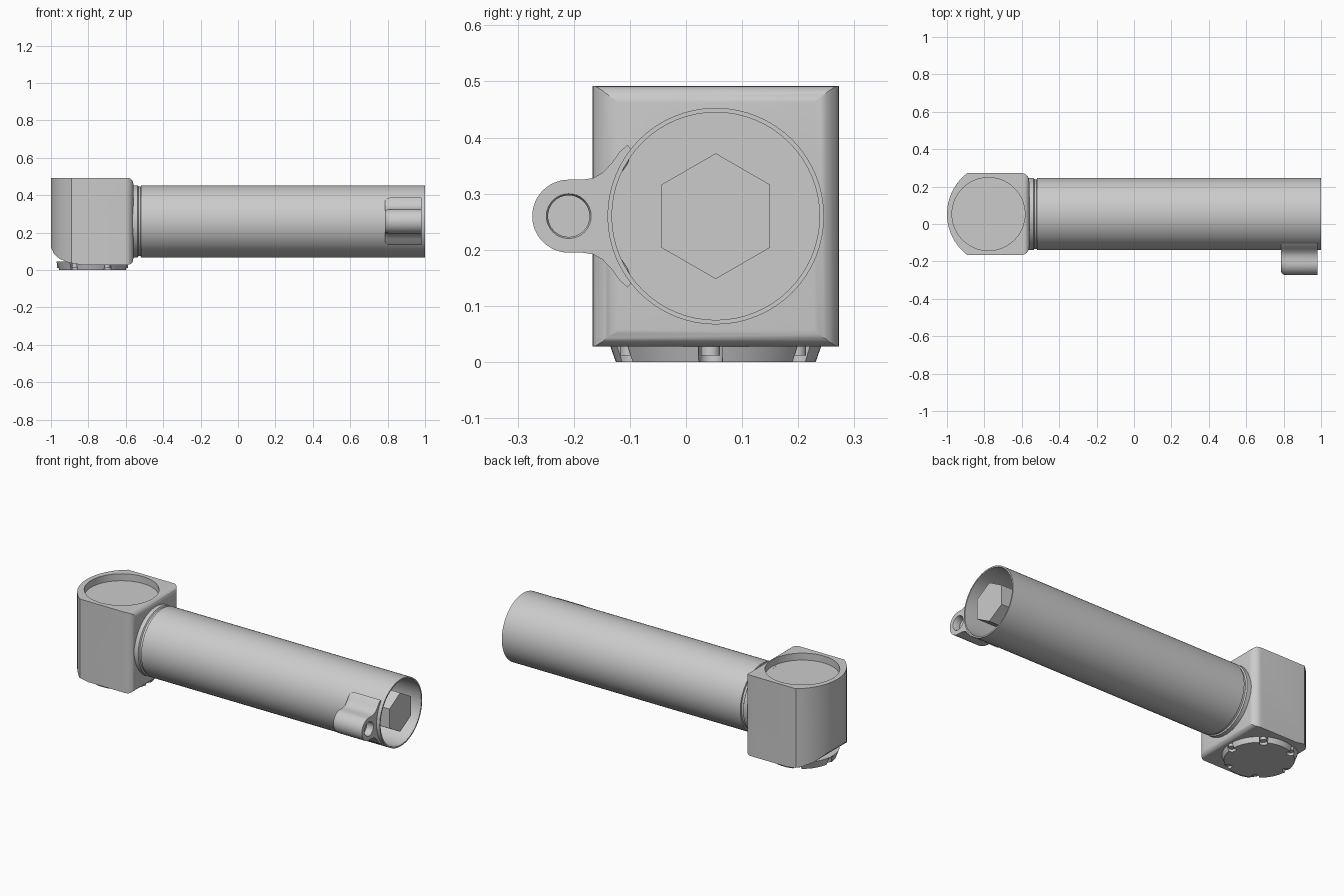
import bpy, bmesh, math
from mathutils import Matrix, Vector

if "Cube" in bpy.data.objects:
    bpy.data.objects.remove(bpy.data.objects["Cube"])

CY, CZ, HX = 0.053, 0.26, -0.778      # tube axis (y, z) and head axis x


def finish(bm, name, angle=32):
    bmesh.ops.remove_doubles(bm, verts=bm.verts, dist=1e-5)
    bmesh.ops.recalc_face_normals(bm, faces=bm.faces)
    me = bpy.data.meshes.new(name)
    bm.to_mesh(me)
    bm.free()
    ob = bpy.data.objects.new(name, me)
    bpy.context.collection.objects.link(ob)
    smooth(ob, angle)
    return ob


def smooth(ob, angle=32):
    bpy.ops.object.select_all(action='DESELECT')
    ob.select_set(True)
    bpy.context.view_layer.objects.active = ob
    bpy.ops.object.shade_smooth_by_angle(angle=math.radians(angle))


def loft(name, rings):
    """Skin a list of equal-length closed rings and cap both ends."""
    bm = bmesh.new()
    vs = [[bm.verts.new(p) for p in r] for r in rings]
    n = len(vs[0])
    for a, b in zip(vs, vs[1:]):
        for i in range(n):
            bm.faces.new((a[i], a[(i + 1) % n], b[(i + 1) % n], b[i]))
    bm.faces.new(vs[0])
    bm.faces.new(vs[-1])
    return finish(bm, name)


def lathe_x(name, prof, n=64):
    """Profile of (x, radius) turned about the tube axis."""
    return loft(name, [[(x, CY + r * math.cos(2 * math.pi * i / n), CZ + r * math.sin(2 * math.pi * i / n))
                        for i in range(n)] for x, r in prof])


def lathe_z(name, prof, cx=HX, cy=CY, n=64):
    """Profile of (z, radius) turned about a vertical axis."""
    return loft(name, [[(cx + r * math.cos(2 * math.pi * i / n), cy + r * math.sin(2 * math.pi * i / n), z)
                        for i in range(n)] for z, r in prof])


def arc(cx, cy, r, a0, a1, n):
    return [(cx + r * math.cos(math.radians(a0 + (a1 - a0) * i / n)),
             cy + r * math.sin(math.radians(a0 + (a1 - a0) * i / n))) for i in range(n + 1)]


def boolean(ob, cutter, op='DIFFERENCE'):
    m = ob.modifiers.new("cut", 'BOOLEAN')
    m.operation, m.object, m.solver = op, cutter, 'EXACT'
    bpy.context.view_layer.objects.active = ob
    bpy.ops.object.modifier_apply(modifier=m.name)
    bpy.data.objects.remove(cutter)
    smooth(ob)


# head: plan outline intersected with side outline, then a round recess on top
y0, y1, xr, rp, rs = CY - 0.22, CY + 0.22, -0.56, 0.045, 0.03
bow = math.degrees(math.asin(0.22 / 0.275))
plan = (arc(xr - rp, y0 + rp, rp, -90, 0, 6) + arc(xr - rp, y1 - rp, rp, 0, 90, 6)
        + arc(-0.725, CY, 0.275, 180 - bow, 180 + bow, 20))
head = loft("head", [[(x, y, z) for x, y in plan] for z in (0.028, 0.492)])
side = (arc(xr - rs, 0.028 + rs, rs, -90, 0, 6) + arc(xr - rs, 0.492 - rs, rs, 0, 90, 6)
        + [(-1.02, 0.492), (-1.02, 0.13), (-1.0, 0.122), (-0.985, 0.088), (-0.955, 0.06),
           (-0.91, 0.041), (-0.84, 0.028)])
boolean(head, loft("side_cutter", [[(x, y, z) for x, z in side] for y in (-0.3, 0.4)]), 'INTERSECT')
boolean(head, lathe_z("recess_cutter", [(0.452, 0.195), (0.6, 0.195)]))

# lens bezel under the head, with six notches holding screws
bezel = lathe_z("lens_bezel", [(0, 0.178), (0.045, 0.194)])
for i in range(6):
    a = math.radians(60 * i - 3)
    c, s = math.cos(a), math.sin(a)
    x, y = HX + 0.172 * c, CY + 0.172 * s
    w = 0.021
    notch = [(x + u * c - v * s, y + u * s + v * c)
             for u, v in [(0.05, -w), (0.05, w)] + arc(0, 0, w, 90, 270, 8)]
    boolean(bezel, loft("notch_cutter", [[(px, py, z) for px, py in notch] for z in (-0.02, 0.038)]))
    lathe_z("bezel_screw", [(0.012, 0.017), (0.045, 0.017)], x, y, 16)

# neck collar with groove
lathe_x("neck_collar", [(-0.60, 0.193), (-0.537, 0.193), (-0.532, 0.186), (-0.50, 0.186)])

# hollow body tube
lathe_x("body_tube", [(-0.52, 0.187), (-0.518, 0.193), (1.0, 0.193), (1.0, 0.185), (0.78, 0.185)])

# hexagonal stud inside the open end
lathe_hex = [[(x, CY + 0.112 * math.sin(math.pi * k / 3), CZ + 0.112 * math.cos(math.pi * k / 3))
              for k in range(6)] for x in (0.77, 0.995)]
loft("hex_stud", lathe_hex)

# side lug: rounded eye flaring into the tube, with a softened rear end
upper = [(-0.104, 0.387), (-0.118, 0.375), (-0.132, 0.355), (-0.148, 0.338), (-0.165, 0.328), (-0.185, 0.325)]
lower = [(y, 2 * CZ - z) for y, z in reversed(upper)]
seat = arc(CY, CZ, 0.189, 218, 142, 12)
outline = upper + arc(-0.209, CZ, 0.065, 90, 270, 24) + lower + seat
rings = []
for k in range(7):
    t = math.radians(15 * k)
    f = 0.8 + 0.2 * math.sin(t)
    rings.append([(0.785 + 0.03 * (1 - math.cos(t)), -0.137 + (y + 0.137) * f, CZ + (z - CZ) * f)
                  for y, z in outline])
rings.append([(0.98, y, z) for y, z in outline])
lug = loft("side_lug", rings)
hole = [[(x, -0.209 + r * math.cos(math.pi * i / 16), CZ + r * math.sin(math.pi * i / 16)) for i in range(32)]
        for x, r in ((0.94, 0.037), (0.974, 0.037), (0.98, 0.04), (1.0, 0.04))]
boolean(lug, loft("hole_cutter", hole))
